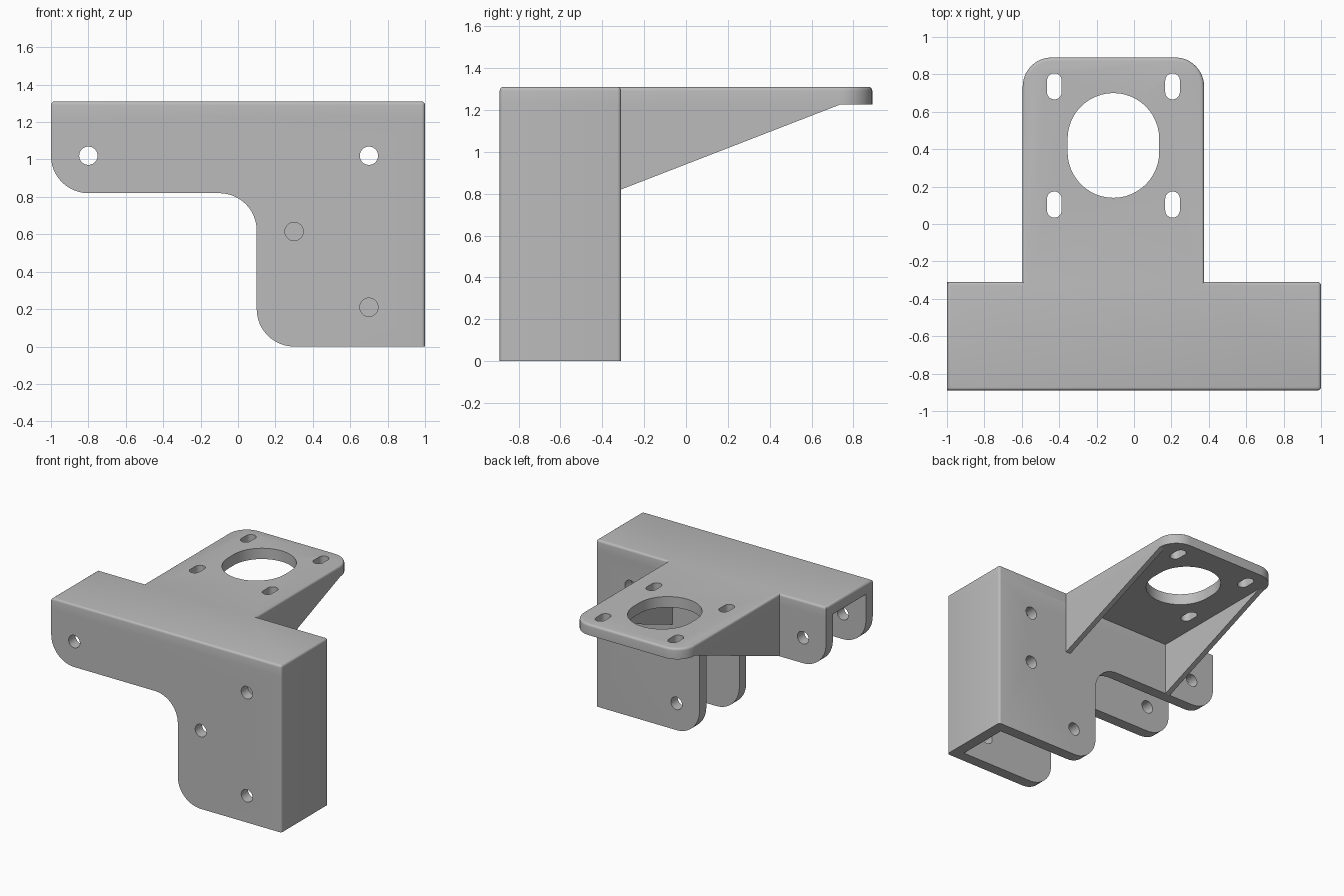
import bpy, bmesh, math
from mathutils import Vector

if "Cube" in bpy.data.objects:
    bpy.data.objects.remove(bpy.data.objects["Cube"], do_unlink=True)

# Main sizes
TOP, WALL, ROUND = 1.31, 0.085, 0.018
FRONT, BACK = -0.89, -0.31
UNDER = TOP - WALL
ARM_R, ARM_L = -0.595, 0.375

grey = bpy.data.materials.new("plain grey")
grey.use_nodes = True
grey.diffuse_color = (0.5, 0.5, 0.5, 1)
grey.node_tree.nodes["Principled BSDF"].inputs["Base Color"].default_value = (0.5, 0.5, 0.5, 1)


def rounded(corners, steps=12):
    """Outline from (a, b, radius) square corners."""
    pts = []
    for i, (a, b, r) in enumerate(corners):
        p = Vector((a, b))
        u = (Vector(corners[i - 1][:2]) - p).normalized()
        v = (Vector(corners[(i + 1) % len(corners)][:2]) - p).normalized()
        if r == 0:
            arc = [p]
        else:
            c = p + r * (u + v)
            angles = [math.pi / 2 * k / steps for k in range(steps + 1)]
            arc = [c - r * (v * math.cos(t) + u * math.sin(t)) for t in angles]
        for q in arc:
            if not pts or (q - pts[-1]).length > 1e-5:
                pts.append(q)
    if (pts[0] - pts[-1]).length < 1e-5:
        pts.pop()
    return pts


def slot(a, b, half_a, half_b):
    r = min(half_a, half_b)
    return rounded([(a - half_a, b - half_b, r), (a + half_a, b - half_b, r),
                    (a + half_a, b + half_b, r), (a - half_a, b + half_b, r)])


def prism(name, outline, axis, lo, hi, bevel_rule=None):
    """Extrude an outline along one axis, rounding the edges chosen by a rule."""
    place = {"X": lambda p, t: (t, p[0], p[1]),
             "Y": lambda p, t: (p[0], t, p[1]),
             "Z": lambda p, t: (p[0], p[1], t)}[axis]
    bm = bmesh.new()
    ends = [[bm.verts.new(place(p, t)) for p in outline] for t in (lo, hi)]
    for ring in ends:
        bm.faces.new(ring)
    n = len(outline)
    for i in range(n):
        j = (i + 1) % n
        bm.faces.new((ends[0][i], ends[0][j], ends[1][j], ends[1][i]))
    bmesh.ops.recalc_face_normals(bm, faces=bm.faces)
    if bevel_rule:
        edges = [e for e in bm.edges if bevel_rule(*[v.co for v in e.verts])]
        bmesh.ops.bevel(bm, geom=edges, offset=ROUND, segments=4, profile=0.5,
                        affect='EDGES', clamp_overlap=True)
    mesh = bpy.data.meshes.new(name)
    bm.to_mesh(mesh)
    bm.free()
    mesh.materials.append(grey)
    obj = bpy.data.objects.new(name, mesh)
    bpy.context.collection.objects.link(obj)
    return obj


def activate(obj):
    bpy.ops.object.select_all(action='DESELECT')
    obj.select_set(True)
    bpy.context.view_layer.objects.active = obj


def cut(obj, cutter):
    cutter.hide_render = True
    mod = obj.modifiers.new("cut", 'BOOLEAN')
    mod.operation, mod.solver, mod.object = 'DIFFERENCE', 'EXACT', cutter
    activate(obj)
    bpy.ops.object.modifier_apply(modifier=mod.name)
    bpy.data.objects.remove(cutter, do_unlink=True)


def at_end(p, q):
    """Upright edges of the closed end."""
    return min(p.x, q.x) > 0.999 and abs(p.z - q.z) > 0.01


def top_rim(p, q):
    return min(p.z, q.z) > TOP - 0.001 or at_end(p, q)


# Top plate with the motor arm
tee = rounded([(-1, FRONT, 0), (1, FRONT, 0), (1, BACK, 0), (ARM_L, BACK, 0),
               (ARM_L, 0.89, 0.155), (ARM_R, 0.89, 0.155), (ARM_R, BACK, 0), (-1, BACK, 0)])
top_plate = prism("top_plate", tee, "Z", UNDER, TOP, top_rim)

# Large opening and four adjusting slots
MX, MY, PITCH = -0.11, 0.42, 0.316
cut(top_plate, prism("cutter", slot(MX, MY, 0.245, 0.28), "Z", 1, 1.5))
for sx in (-1, 1):
    for sy in (-1, 1):
        hole = slot(MX + sx * PITCH, MY + sy * PITCH, 0.039, 0.07)
        cut(top_plate, prism("cutter", hole, "Z", 1, 1.5))

# Channel walls: front, back and closed end
side = rounded([(1, 0, 0), (1, UNDER, 0), (-1, UNDER, 0), (-1, 0.82, 0.2),
                (0.1, 0.82, 0.2), (0.1, 0, 0.2)])
walls = prism("channel_walls", side, "Y", FRONT, BACK, at_end)
inside = [(-2, -1), (1 - WALL, -1), (1 - WALL, 2), (-2, 2)]
cut(walls, prism("cutter", inside, "Y", FRONT + WALL, BACK - WALL))

# Bolt holes, staggered between front and back
front_holes = [(-0.8, 1.02), (0.7, 1.02), (0.3, 0.615), (0.7, 0.21)]
back_holes = [(-0.8, 1.02), (0.7, 1.02), (0.7, 0.615), (0.3, 0.21)]
for holes, y in ((front_holes, FRONT), (back_holes, BACK)):
    for x, z in holes:
        cut(walls, prism("cutter", slot(x, z, 0.049, 0.049), "Y", y - 0.15, y + 0.15))

# Triangular gussets under the arm
web = [(BACK, UNDER), (BACK, 0.82), (0.735, UNDER)]
gussets = [prism("right_gusset", web, "X", ARM_R, ARM_R + 0.04),
           prism("left_gusset", web, "X", ARM_L - 0.04, ARM_L)]

for obj in [top_plate, walls] + gussets:
    activate(obj)
    bpy.ops.object.shade_smooth_by_angle(angle=math.radians(30))
